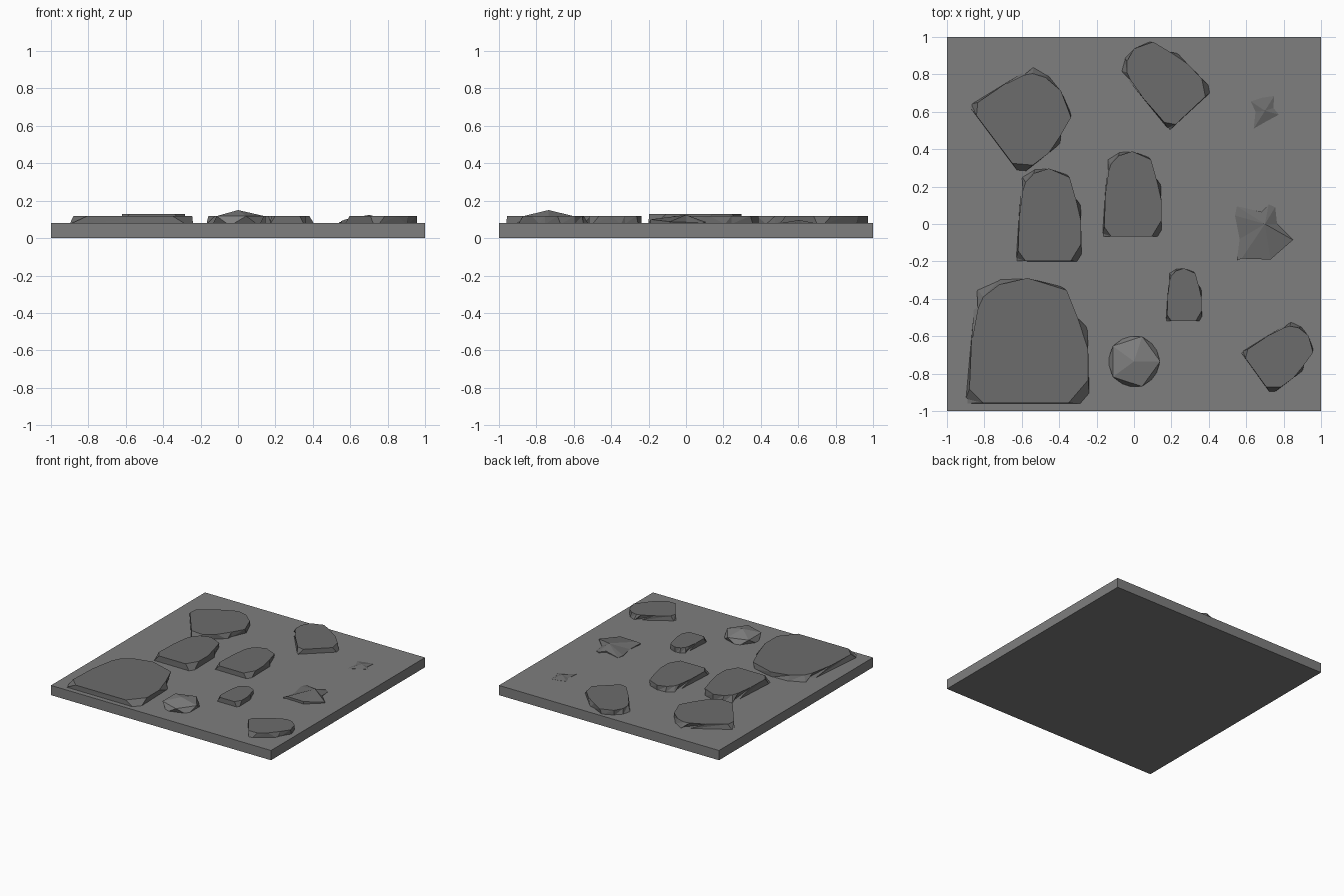
import bpy, bmesh
from math import radians, cos, sin

if "Cube" in bpy.data.objects:
    bpy.data.objects.remove(bpy.data.objects["Cube"])

TOP = 0.08  # slab surface height


def grey(name, value):
    mat = bpy.data.materials.new(name)
    mat.diffuse_color = (value, value, value, 1)
    mat.use_nodes = True
    mat.node_tree.nodes["Principled BSDF"].inputs["Base Color"].default_value = mat.diffuse_color
    return mat


SLAB = grey("slab_grey", .21)
STONE = grey("stone_grey", .15)


def make_object(name, bm, mat):
    bmesh.ops.recalc_face_normals(bm, faces=bm.faces[:])
    mesh = bpy.data.meshes.new(name)
    bm.to_mesh(mesh)
    bm.free()
    mesh.materials.append(mat)
    obj = bpy.data.objects.new(name, mesh)
    bpy.context.collection.objects.link(obj)
    return obj


def loft(name, lower, upper, apex=None):
    """Skin two matching rings, capped flat or with a peak."""
    bm = bmesh.new()
    lo = [bm.verts.new(p) for p in lower]
    up = [bm.verts.new(p) for p in upper]
    tip = bm.verts.new(apex) if apex else None
    n = len(lo)
    for i in range(n):
        j = (i + 1) % n
        bm.faces.new((lo[i], lo[j], up[j]))
        bm.faces.new((lo[i], up[j], up[i]))
        if tip:
            bm.faces.new((up[i], up[j], tip))
    if not tip:
        bm.faces.new(up)
    bm.faces.new(lo[::-1])
    return make_object(name, bm, STONE)


# Base slab
bm = bmesh.new()
bmesh.ops.create_cube(bm, size=1)
for v in bm.verts:
    v.co = (v.co.x * 2, v.co.y * 2, (v.co.z + 0.5) * TOP)
make_object("ground_slab", bm, SLAB)

# Flagstone outline: ground ring and chipped top ring
GROUND = [(-.33, -.335), (.29, -.337), (.33, -.29), (.32, .07), (.27, .12), (.18, .29),
          (0, .335), (-.145, .33), (-.27, .275), (-.23, .225), (-.285, .19), (-.33, -.31)]
CROWN = [(-.235, -.333), (.22, -.333), (.325, -.21), (.325, -.05), (.27, .12), (.21, .27),
         (0, .335), (-.15, .30), (-.235, .235), (-.265, .17), (-.30, -.02), (-.31, -.26)]


def flagstone(name, cx, cy, sx, sy, angle, top):
    c, s = cos(radians(angle)), sin(radians(angle))

    def place(ring):
        return [(x * sx * c - y * sy * s, x * sx * s + y * sy * c) for x, y in ring]
    lo, up = place(GROUND), place(CROWN)
    # centre the footprint on the given point
    xs, ys = zip(*(lo + up))
    dx, dy = cx - (min(xs) + max(xs)) / 2, cy - (min(ys) + max(ys)) / 2
    loft(name, [(x + dx, y + dy, TOP - .005) for x, y in lo],
         [(x + dx, y + dy, top) for x, y in up])


for i, spec in enumerate([
    (-.57, -.625, 1.0, 1.0, 0, .118),
    (-.455, .048, .53, .74, 0, .128),
    (-.01, .16, .48, .68, 0, .118),
    (.267, -.378, .29, .42, 0, .118),
    (.765, -.71, .42, .515, -54, .118),
    (-.61, .56, .70, .66, -53, .118),
    (.17, .737, .48, .67, 43, .118),
]):
    flagstone(f"flagstone_{i + 1}", *spec)

# Faceted pebble: flattened icosahedron with its upper ring pointing right
bm = bmesh.new()
bmesh.ops.create_icosphere(bm, subdivisions=1, radius=1)
for v in bm.verts:
    x, y, z = v.co
    v.co = (x * .157, y * .157 - .735, z * .058 + .092)
pebble = make_object("pebble", bm, SLAB)
top_ring = [v.co for v in pebble.data.vertices if .1 < v.co.z < .14]
if max(p.x for p in top_ring) < .135:
    for v in pebble.data.vertices:
        v.co.x *= -1
    pebble.data.flip_normals()


# Half-buried jagged rocks: low rim rising to a peak
def jagged_rock(name, rim, apex):
    loft(name, [(x, y, TOP - .006) for x, y, z in rim], rim, apex)


jagged_rock("jagged_rock_large", [
    (.55, -.195, .09), (.565, -.08, .081), (.54, .045, .084), (.55, .095, .081),
    (.68, .065, .09), (.72, .105, .087), (.755, .09, .081), (.765, 0, .085),
    (.85, -.085, .088), (.73, -.19, .10), (.575, -.185, .10)], (.70, 0, .124))
jagged_rock("jagged_rock_small", [
    (.625, .655, .081), (.65, .60, .081), (.64, .51, .081), (.71, .55, .081),
    (.775, .585, .081), (.745, .62, .081), (.75, .685, .081), (.685, .675, .081)],
    (.70, .605, .097))
